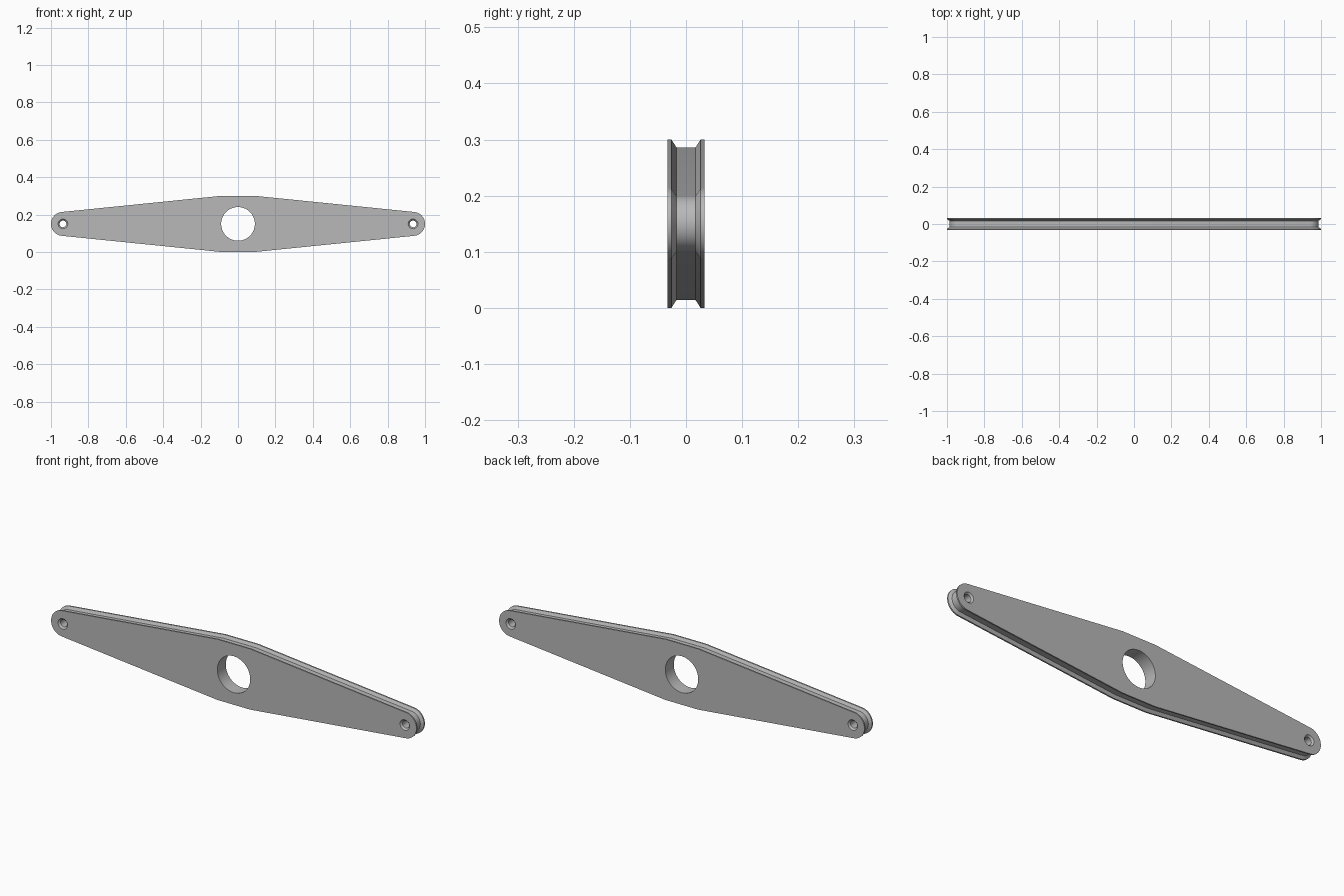
import bpy, bmesh, math

cube = bpy.data.objects.get("Cube")
if cube:
    bpy.data.objects.remove(cube, do_unlink=True)

MID_Z = 0.15        # height of the long axis
HALF_T = 0.033      # half thickness
PIN_X = 0.936       # end hole position
END_R = 0.064       # rounded end radius
FLAT_X = 0.09       # half length of the flat middle edge
TILT = 0.101        # slope of the tapered edges
ARC_STEPS = 28

metal = bpy.data.materials.new("grey metal")
metal.use_nodes = True
GREY = (0.48, 0.48, 0.48, 1)
metal.diffuse_color = GREY
metal.node_tree.nodes["Principled BSDF"].inputs["Base Color"].default_value = GREY


def outline(inset):
    """Tapered double-ended arm outline in x and z, shrunk by inset."""
    half = []
    span = math.pi / 2 - TILT
    for i in range(ARC_STEPS + 1):
        a = -span + 2 * span * i / ARC_STEPS
        r = END_R - inset
        half.append((PIN_X + r * math.cos(a), r * math.sin(a)))
    corner = FLAT_X - inset * math.tan(TILT / 2)
    half = [(corner, inset - MID_Z)] + half + [(corner, MID_Z - inset)]
    return half + [(-x, -z) for x, z in half]


def circle(cx, radius, steps):
    return [(cx + radius * math.cos(2 * math.pi * i / steps),
             radius * math.sin(2 * math.pi * i / steps)) for i in range(steps)]


def loft(bm, sections):
    """Join (y, points) sections with quads; return the edges of both ends."""
    rings = [[bm.verts.new((x, y, z + MID_Z)) for x, z in pts] for y, pts in sections]
    n = len(rings[0])
    for a, b in zip(rings, rings[1:]):
        for i in range(n):
            j = (i + 1) % n
            bm.faces.new((a[i], a[j], b[j], b[i]))
    return [[bm.edges.get((r[i], r[(i + 1) % n])) for i in range(n)]
            for r in (rings[0], rings[-1])]


bm = bmesh.new()

# Outer rim with the V-sided groove running around it
rim = [(-HALF_T, 0), (-0.026, 0), (-0.017, 0.014),
       (0.017, 0.014), (0.026, 0), (HALF_T, 0)]
ends = [loft(bm, [(y, outline(d)) for y, d in rim])]

# Large centre bore
ends.append(loft(bm, [(y, circle(0, 0.09, 64)) for y in (-HALF_T, HALF_T)]))

# Chamfered pin holes at both ends
pin = [(-HALF_T, 0.026), (-0.025, 0.018), (0.025, 0.018), (HALF_T, 0.026)]
for side in (-1, 1):
    ends.append(loft(bm, [(y, circle(side * PIN_X, r, 32)) for y, r in pin]))

# Flat front and back plates around the holes
for k, direction in ((0, -1), (1, 1)):
    edges = [e for pair in ends for e in pair[k]]
    bmesh.ops.triangle_fill(bm, use_beauty=True, use_dissolve=False,
                            edges=edges, normal=(0, direction, 0))

bmesh.ops.recalc_face_normals(bm, faces=bm.faces[:])
mesh = bpy.data.meshes.new("grooved_arm")
bm.to_mesh(mesh)
bm.free()
mesh.materials.append(metal)
arm = bpy.data.objects.new("grooved_arm", mesh)
bpy.context.collection.objects.link(arm)

for obj in bpy.context.selected_objects:
    obj.select_set(False)
arm.select_set(True)
bpy.context.view_layer.objects.active = arm
bpy.ops.object.shade_smooth_by_angle(angle=math.radians(25))
